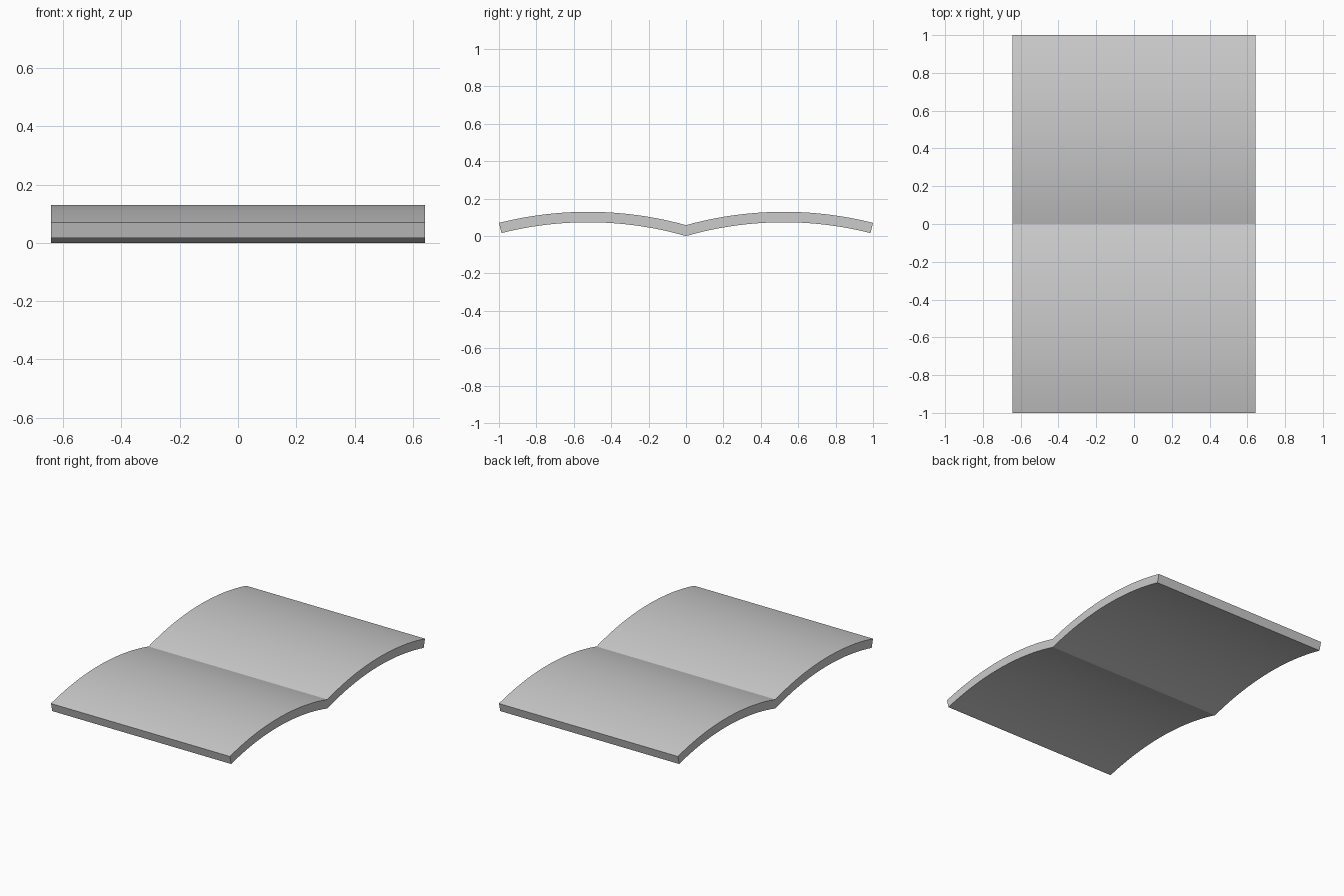
import bpy, bmesh, math

if "Cube" in bpy.data.objects:
    bpy.data.objects.remove(bpy.data.objects["Cube"])

HALF_W = 0.642      # half width along x
R_OUT = 1.95        # radius of the upper arc
THICK = 0.056
PEAK_Y, PEAK_Z = 0.523, 0.13
SEGS = 24


def arc(radius, a0, a1):
    cz = PEAK_Z - R_OUT
    pts = []
    for i in range(SEGS + 1):
        a = a0 + (a1 - a0) * i / SEGS
        pts.append((PEAK_Y + radius * math.sin(a), cz + radius * math.cos(a)))
    return pts


# arched half: mitred at the middle, cut radially at the free end
r_in = R_OUT - THICK
end = math.asin((1 - PEAK_Y) / R_OUT)
top = arc(R_OUT, -math.asin(PEAK_Y / R_OUT), end)
bottom = arc(r_in, -math.asin(PEAK_Y / r_in), end)
drop = bottom[0][1]
mirror = lambda pts: [(-y, z) for y, z in reversed(pts[1:])]
top = mirror(top) + top
bottom = mirror(bottom) + bottom

# curved double-arch panel
bm = bmesh.new()
rows = []
for t, b in zip(top, bottom):
    rows.append([bm.verts.new((x, y, z - drop)) for x, (y, z) in
                 ((-HALF_W, t), (HALF_W, t), (HALF_W, b), (-HALF_W, b))])
for p, q in zip(rows, rows[1:]):
    for k in range(4):
        n = (k + 1) % 4
        bm.faces.new((p[k], p[n], q[n], q[k]))
bm.faces.new(rows[0])
bm.faces.new(rows[-1])
bmesh.ops.recalc_face_normals(bm, faces=bm.faces)

mesh = bpy.data.meshes.new("double_arch_panel")
bm.to_mesh(mesh)
bm.free()
panel = bpy.data.objects.new("double_arch_panel", mesh)
bpy.context.collection.objects.link(panel)
bpy.context.view_layer.objects.active = panel
panel.select_set(True)
bpy.ops.object.shade_smooth_by_angle(angle=math.radians(15))
